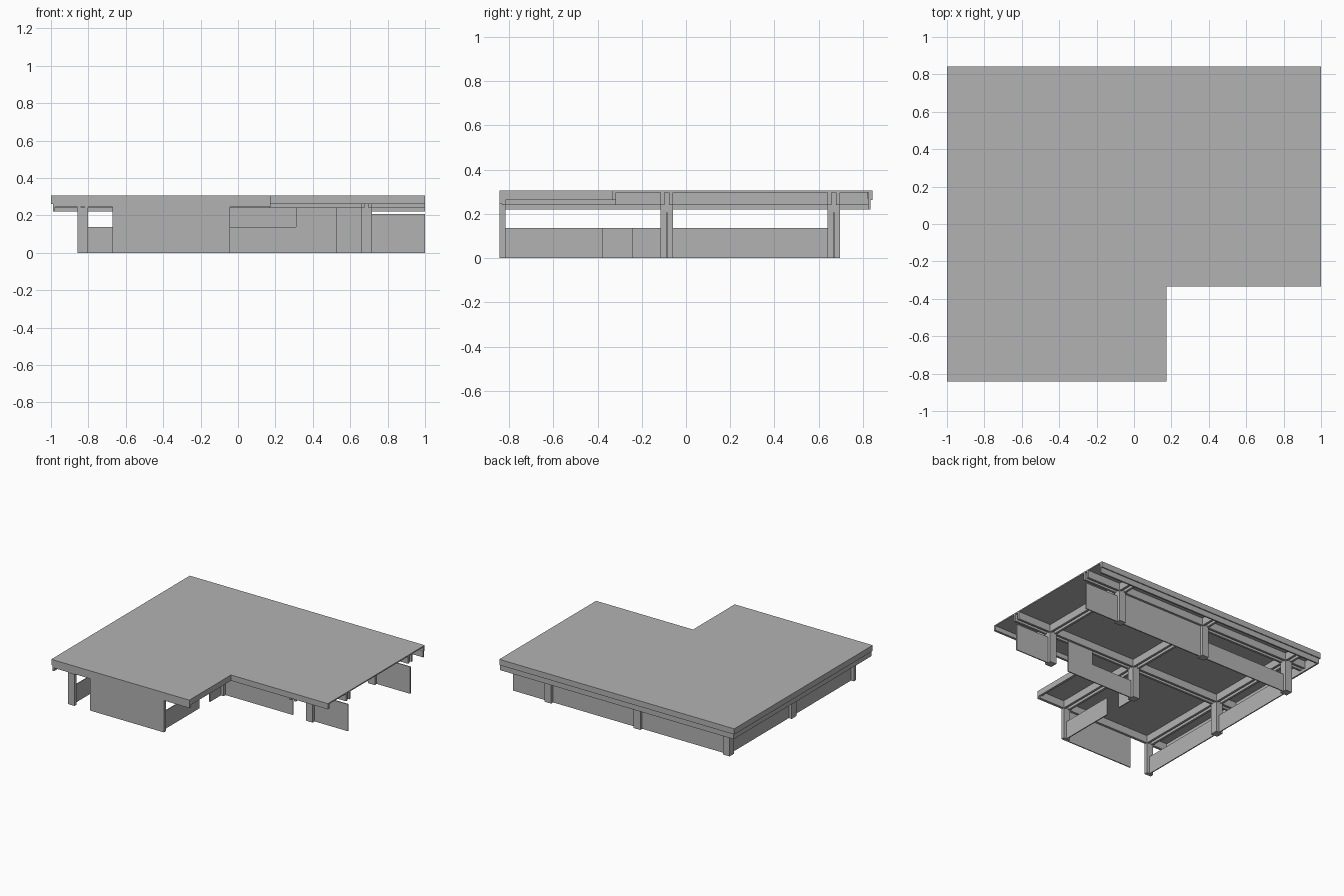
import bpy
import bmesh

cube = bpy.data.objects.get("Cube")
if cube:
    bpy.data.objects.remove(cube, do_unlink=True)

GREY = (0.45, 0.45, 0.45, 1.0)
mat = bpy.data.materials.new("plain grey")
mat.use_nodes = True
mat.diffuse_color = GREY
mat.node_tree.nodes["Principled BSDF"].inputs["Base Color"].default_value = GREY


def finish(name, bm):
    mesh = bpy.data.meshes.new(name)
    bmesh.ops.recalc_face_normals(bm, faces=bm.faces)
    bm.to_mesh(mesh)
    bm.free()
    mesh.materials.append(mat)
    obj = bpy.data.objects.new(name, mesh)
    bpy.context.scene.collection.objects.link(obj)
    return obj


def box(name, xs, ys, zs):
    """Box between pairs of limits."""
    bm = bmesh.new()
    bmesh.ops.create_cube(bm, size=1)
    for v in bm.verts:
        v.co = [(a + b) / 2 + c * (b - a) for c, (a, b) in zip(v.co, (xs, ys, zs))]
    return finish(name, bm)


# Main dimensions
LEFT, RIGHT, FRONT, BACK = -1.0, 1.0, -0.842, 0.842
NOTCH_X, NOTCH_Y = 0.175, -0.335
TOP, CEILING, BEAM_Z = 0.306, 0.297, 0.24
COLS = (-0.83, -0.07, 0.688)
ROWS = (-0.843, -0.087, 0.668)
HALF, GAP, THIN = 0.028, 0.011, 0.004
LOW, TALL, SIDE = 0.137, 0.25, 0.207

# L-shaped roof slab
bm = bmesh.new()
outline = [(LEFT, FRONT), (NOTCH_X, FRONT), (NOTCH_X, NOTCH_Y),
           (RIGHT, NOTCH_Y), (RIGHT, BACK), (LEFT, BACK)]
face = bm.faces.new([bm.verts.new((x, y, CEILING)) for x, y in outline])
ext = bmesh.ops.extrude_face_region(bm, geom=[face])
for v in ext["geom"]:
    if isinstance(v, bmesh.types.BMVert):
        v.co.z = TOP
finish("roof_slab", bm)

# Stepped fascia on the back and the closed side, single boards elsewhere
UPPER, LOWER = (0.262, CEILING), (0.22, 0.268)
box("back_fascia_upper", (LEFT, RIGHT), (BACK - 0.018, BACK), UPPER)
box("back_fascia_lower", (LEFT + 0.01, RIGHT), (BACK - 0.02, BACK - 0.008), LOWER)
box("side_fascia_upper", (LEFT, LEFT + 0.018), (FRONT, BACK), UPPER)
box("side_fascia_lower", (LEFT + 0.01, LEFT + 0.022), (FRONT, BACK - 0.008), LOWER)
box("front_fascia", (LEFT + 0.01, NOTCH_X), (FRONT, FRONT + 0.013), (0.245, CEILING))
box("notch_front_fascia", (NOTCH_X - 0.018, RIGHT), (NOTCH_Y, NOTCH_Y + 0.018), UPPER)
box("notch_side_fascia", (NOTCH_X - 0.018, NOTCH_X), (FRONT, NOTCH_Y), UPPER)

# Twin-plank beams in both directions
for side in (-1, 1):
    lo, hi = sorted((side * GAP, side * HALF))
    for x in COLS:
        start = NOTCH_Y + 0.015 if x > NOTCH_X else FRONT + 0.002
        box("long_beam", (x + lo, x + hi), (start, BACK - 0.02), (BEAM_Z, CEILING))
    for y in ROWS:
        if y == ROWS[0] and side < 0:
            continue
        end = NOTCH_X - 0.005 if y < NOTCH_Y else RIGHT
        box("cross_beam", (LEFT + 0.02, end), (y + lo, y + hi), (BEAM_Z, CEILING))

# Columns, with the front row cut flush
for x in COLS:
    for y in ROWS:
        if x > NOTCH_X and y < NOTCH_Y:
            continue
        box("column", (x - HALF, x + HALF), (max(y - HALF, FRONT), y + HALF),
            (0, BEAM_Z + 0.002))


def wall_x(name, x0, x1, y, z1, z0=0):
    box(name, (x0, x1), (y - THIN, y + THIN), (z0, z1))


def wall_y(name, x, y0, y1, z1):
    box(name, (x - THIN, x + THIN), (y0, y1), (0, z1))


# Walls along the width
wall_x("front_wall", -0.67, COLS[1] + HALF, FRONT + THIN, TALL)
wall_x("back_low_wall", COLS[0], COLS[1], ROWS[2], LOW)
wall_x("back_tall_wall", COLS[1], COLS[2], ROWS[2], TALL)
wall_x("middle_low_wall", COLS[1], 0.31, ROWS[1], LOW)
wall_x("middle_tall_wall", 0.31, 0.53, ROWS[1], TALL)
for y in ROWS[1:]:
    wall_x("end_wall", COLS[2], RIGHT, y, SIDE)

# Walls along the depth, with a doorway in the inner one
for y0, y1 in zip(ROWS, ROWS[1:]):
    wall_y("side_low_wall", COLS[0], max(y0, FRONT), y1, LOW)
wall_y("inner_low_wall", COLS[1], FRONT, -0.375, LOW)
wall_y("inner_low_wall_stub", COLS[1], -0.245, ROWS[1], LOW)
